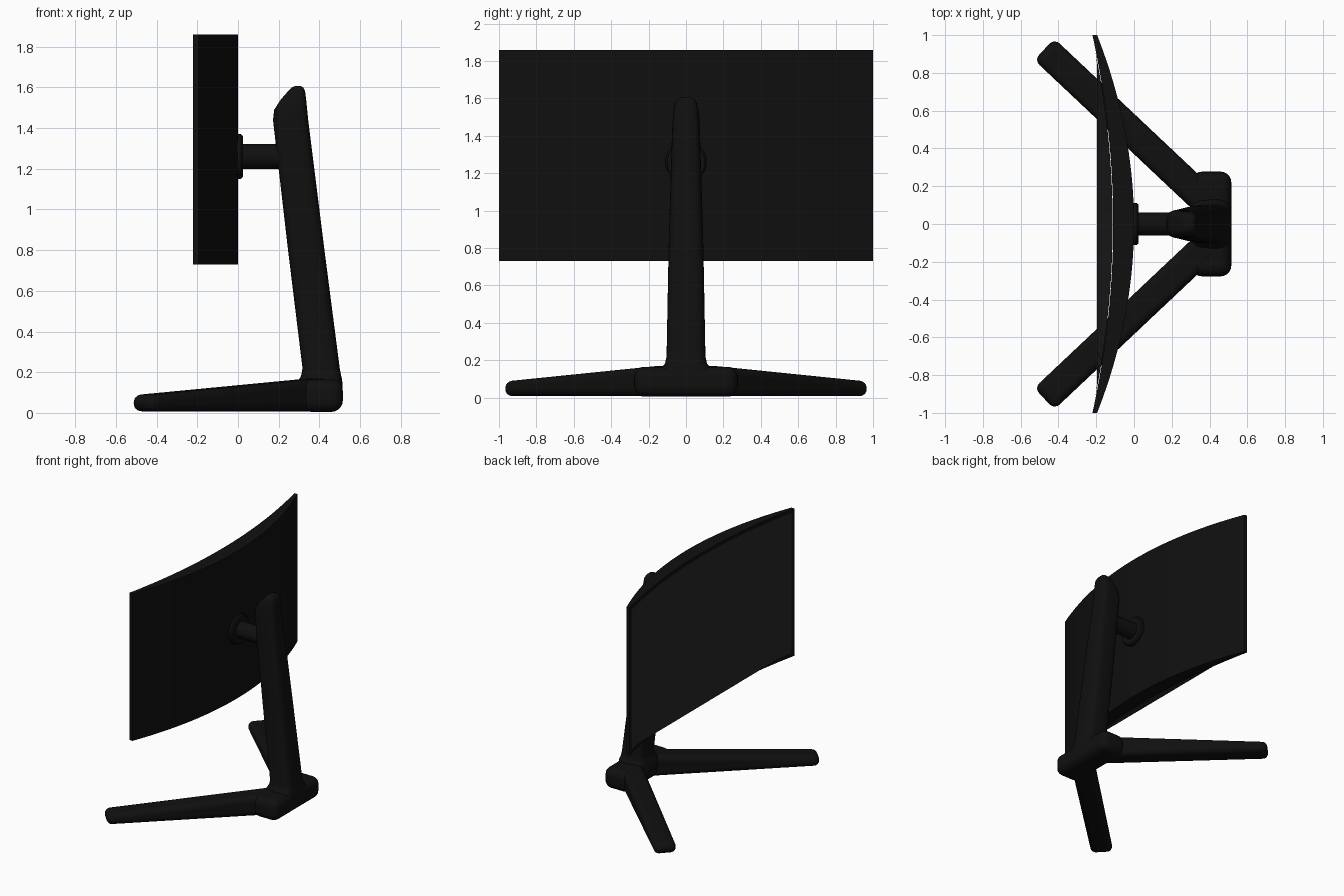
import bpy, bmesh
from math import pi, sin, cos, copysign
from mathutils import Vector

cube = bpy.data.objects.get("Cube")
if cube:
    bpy.data.objects.remove(cube)


def material(name, v):
    m = bpy.data.materials.new(name)
    m.use_nodes = True
    m.diffuse_color = (v, v, v, 1)
    m.node_tree.nodes["Principled BSDF"].inputs["Base Color"].default_value = (v, v, v, 1)
    return m


BLACK = material("matte black", 0.005)
GREY = material("screen grey", 0.02)


def make(name, verts, faces, mat, bevel=0, smooth=True, fix=True):
    me = bpy.data.meshes.new(name)
    me.from_pydata(verts, [], faces)
    if fix:
        bm = bmesh.new()
        bm.from_mesh(me)
        bmesh.ops.recalc_face_normals(bm, faces=bm.faces)
        bm.to_mesh(me)
        bm.free()
    me.materials.append(mat)
    ob = bpy.data.objects.new(name, me)
    bpy.context.collection.objects.link(ob)
    if bevel:
        mod = ob.modifiers.new("rounding", 'BEVEL')
        mod.width, mod.segments = bevel, 5
    if smooth:
        bpy.ops.object.select_all(action='DESELECT')
        ob.select_set(True)
        bpy.context.view_layer.objects.active = ob
        bpy.ops.object.shade_smooth_by_angle(angle=pi / 5)
    return ob


def loft(name, rings, mat, **kw):
    """Skin a list of equal rings and cap both ends."""
    n = len(rings[0])
    verts = [p for r in rings for p in r]
    faces = [(i * n + j, i * n + (j + 1) % n, (i + 1) * n + (j + 1) % n, (i + 1) * n + j)
             for i in range(len(rings) - 1) for j in range(n)]
    faces += [tuple(range(n)), tuple(range(len(verts) - n, len(verts)))]
    return make(name, verts, faces, mat, **kw)


def section(z, x0, x1, half, n=32, power=0.55):
    """Rounded horizontal section of the column."""
    def s(v):
        return copysign(abs(v) ** power, v)
    return [((x0 + x1) / 2 + (x1 - x0) / 2 * s(cos(2 * pi * i / n)),
             half * s(sin(2 * pi * i / n)), z) for i in range(n)]


def disc(x, r, n=32):
    return [(x, r * cos(2 * pi * i / n), 1.26 + r * sin(2 * pi * i / n)) for i in range(n)]


# Curved panel: thick in the middle, thin at both ends
BOTTOM, TOP, STEPS = 0.73, 1.86, 32


def front_x(y):
    return -0.11 - 0.11 * y * y


def back_x(y):
    return -0.195 * y * y


ys = [-1 + 2 * i / STEPS for i in range(STEPS + 1)]
loft("panel_housing", [[(front_x(y), y, BOTTOM), (back_x(y), y, BOTTOM),
                        (back_x(y), y, TOP), (front_x(y), y, TOP)] for y in ys], BLACK)

# Screen: curved along the top, straight along the bottom
verts, faces = [], []
for i, y in enumerate(ys):
    y *= 0.97
    x = front_x(y) - 0.003
    chord = front_x(0.97) + 0.018
    verts += [(x, y, TOP - 0.025), (min(chord, x), y, BOTTOM + 0.03), (x, y, BOTTOM + 0.03)]
    if i:
        a, b = 3 * i - 3, 3 * i
        faces += [(a, b, b + 1, a + 1), (a + 1, b + 1, b + 2, a + 2)]
make("screen", verts, faces, GREY, fix=False)

# Mount plate and arm behind the panel
loft("mount_plate", [disc(-0.02, 0.11), disc(0.015, 0.11), disc(0.025, 0.1)], BLACK)
loft("mount_arm", [disc(0.0, 0.062), disc(0.27, 0.062)], BLACK)

# Leaning column with a flared foot and a rounded top
loft("column", [section(*s) for s in (
    (0.1, 0.29, 0.515, 0.15), (0.165, 0.3, 0.512, 0.13), (0.18, 0.31, 0.508, 0.113),
    (0.22, 0.317, 0.5, 0.104), (0.8, 0.246, 0.425, 0.093), (1.44, 0.172, 0.345, 0.074),
    (1.49, 0.178, 0.34, 0.071), (1.54, 0.21, 0.335, 0.066), (1.58, 0.245, 0.33, 0.056),
    (1.6, 0.265, 0.32, 0.04), (1.607, 0.28, 0.308, 0.02))], BLACK)

# Base hub
loft("base_hub", [[(x, -0.277, 0.005), (x, 0.277, 0.005), (x, 0.277, 0.165), (x, -0.277, 0.165)]
                  for x in (0.305, 0.515)], BLACK, bevel=0.055)

# Splayed legs, tapering towards the tips
for side, label in ((1, "back"), (-1, "front")):
    tip, root = Vector((-0.475, 0.925 * side, 0)), Vector((0.4, 0.1 * side, 0))
    across = (root - tip).normalized().cross(Vector((0, 0, 1))) * 0.078
    rings = []
    for p, top in ((tip, 0.088), (root, 0.172)):
        rings.append([p - across + Vector((0, 0, 0.008)), p + across + Vector((0, 0, 0.008)),
                      p + across + Vector((0, 0, top)), p - across + Vector((0, 0, top))])
    loft("leg_" + label, rings, BLACK, bevel=0.038)
